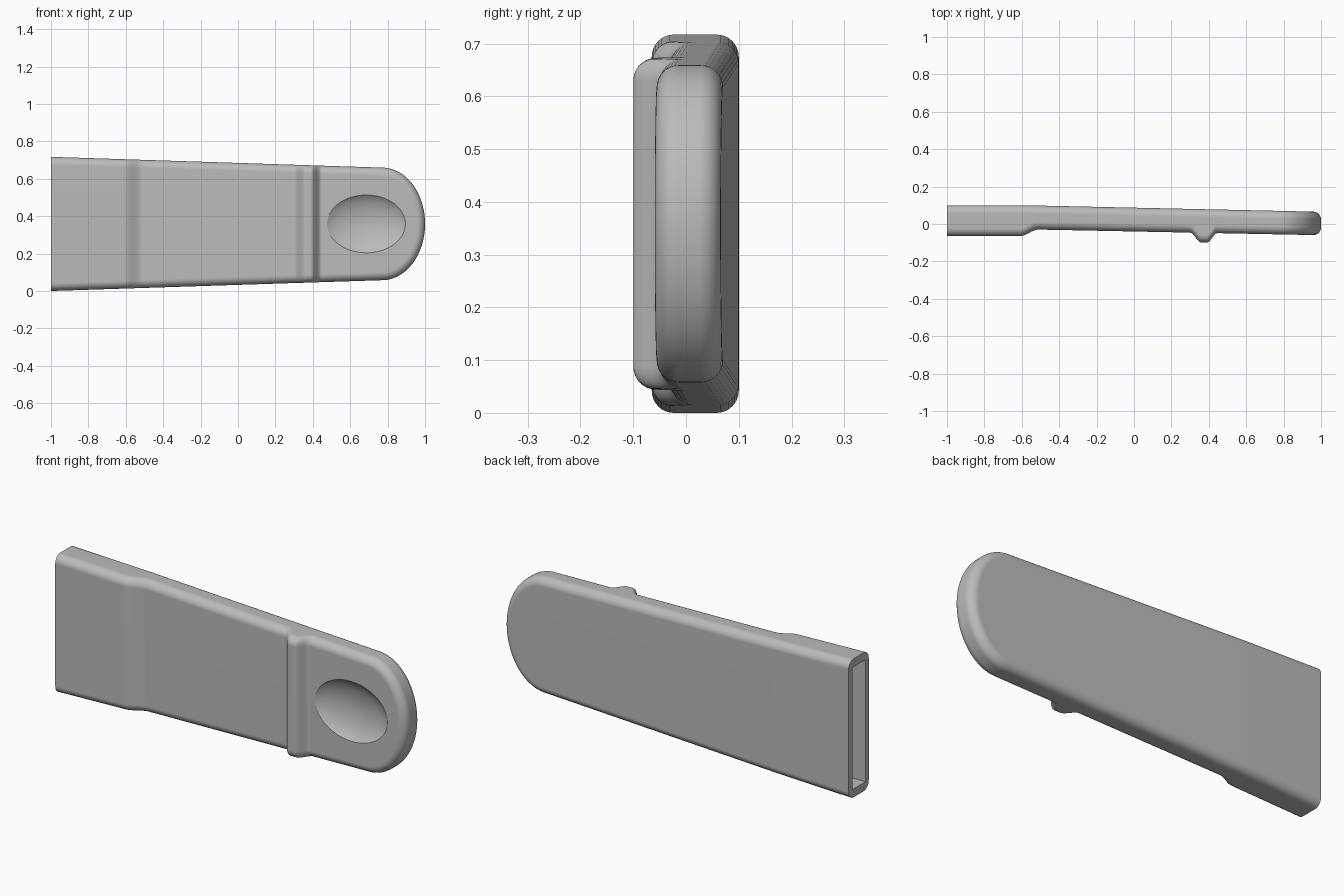
import bpy, bmesh
from math import sin, cos, pi, radians

cube = bpy.data.objects.get("Cube")
if cube:
    bpy.data.objects.remove(cube)

MID_Z = 0.3585      # height of the long axis
ARC_X = 0.77        # where the rounded tip begins
FILLET = 0.042      # radius of the long edges

grey = bpy.data.materials.new("plain grey")
grey.use_nodes = True
colour = (0.5, 0.5, 0.5, 1)
grey.diffuse_color = colour
grey.node_tree.nodes["Principled BSDF"].inputs["Base Color"].default_value = colour


def ease(x, a, b):
    t = min(1, max(0, (x - a) / (b - a)))
    return t * t * (3 - 2 * t)


def half_height(x):
    return 0.3585 - 0.0325 * (x + 1)


def front_y(x):
    """Front surface: thick root, step, gentle slope and a cross ridge."""
    slope = -0.03 - 0.02 * (x + 0.5)
    step = ease(x, -0.61, -0.51)
    ridge = ease(x, 0.30, 0.36) - ease(x, 0.39, 0.445)
    return -0.065 * (1 - step) + slope * step - 0.052 * ridge


def back_y(x):
    return 0.1 - 0.022 * max(0, x + 0.58)


def outline(station, inset):
    """Point on the upper outline, moved inwards by inset."""
    kind, s = station
    if kind == "side":
        return s, half_height(s) - inset
    return (ARC_X + (1 - ARC_X - inset) * cos(s),
            (half_height(ARC_X) - inset) * sin(s))


def section(station, steps=8):
    half = []
    for surface, sign in ((front_y, 1), (back_y, -1)):
        row = []
        for i in range(steps + 1):
            a = pi / 2 * (1 - i / steps)
            x, z = outline(station, FILLET * (1 - cos(a)))
            row.append((x, surface(x) + sign * FILLET * (1 - sin(a)), z))
        half += row if sign == 1 else row[::-1]
    mirrored = [(x, y, -z) for x, y, z in reversed(half)]
    return [(x, y, z + MID_Z) for x, y, z in half + mirrored]


def spread(a, b, n):
    return [a + (b - a) * i / n for i in range(n + 1)]


# Handle body, lofted from root to tip
sides = [-1, -0.8] + spread(-0.62, -0.5, 14) + [-0.2, 0.1] + spread(0.29, 0.455, 30) + [0.6]
stations = [("side", x) for x in sides] + [("arc", a) for a in spread(pi / 2, 0, 32)]
bm = bmesh.new()
rings = [[bm.verts.new(p) for p in section(s)] for s in stations]
for r0, r1 in zip(rings, rings[1:]):
    for i in range(len(r0)):
        j = (i + 1) % len(r0)
        bm.faces.new((r0[i], r0[j], r1[j], r1[i]))
bm.faces.new(rings[0])
bmesh.ops.remove_doubles(bm, verts=bm.verts, dist=1e-5)
bmesh.ops.recalc_face_normals(bm, faces=bm.faces)
mesh = bpy.data.meshes.new("handle_body")
bm.to_mesh(mesh)
bm.free()
body = bpy.data.objects.new("handle_body", mesh)
bpy.context.collection.objects.link(body)
mesh.materials.append(grey)


def cut(cutter):
    """Subtract the cutter from the body and discard it."""
    cutter.hide_render = True
    cutter.data.materials.append(grey)
    mod = body.modifiers.new("cut", "BOOLEAN")
    mod.operation = "DIFFERENCE"
    mod.solver = "EXACT"
    mod.object = cutter
    bpy.context.view_layer.objects.active = body
    bpy.ops.object.modifier_apply(modifier=mod.name)
    bpy.data.objects.remove(cutter)


# Oval thumb dimple near the tip
bpy.ops.mesh.primitive_uv_sphere_add(segments=64, ring_count=48, radius=1,
                                     location=(0.68, -0.104, MID_Z),
                                     rotation=(pi / 2, 0, 0))
dimple = bpy.context.object
dimple.scale = (0.2425, 0.179, 0.1)
cut(dimple)

# Rectangular socket in the open root
bpy.ops.mesh.primitive_cube_add(size=1, location=(-0.8, 0.014, MID_Z))
socket = bpy.context.object
socket.scale = (0.5, 0.104, 0.63)
cut(socket)

# Smooth shading with crisp socket and dimple rims
bpy.ops.object.select_all(action="DESELECT")
body.select_set(True)
bpy.context.view_layer.objects.active = body
bpy.ops.object.shade_smooth_by_angle(angle=radians(25))
weighted = body.modifiers.new("even_shading", "WEIGHTED_NORMAL")
weighted.keep_sharp = True
